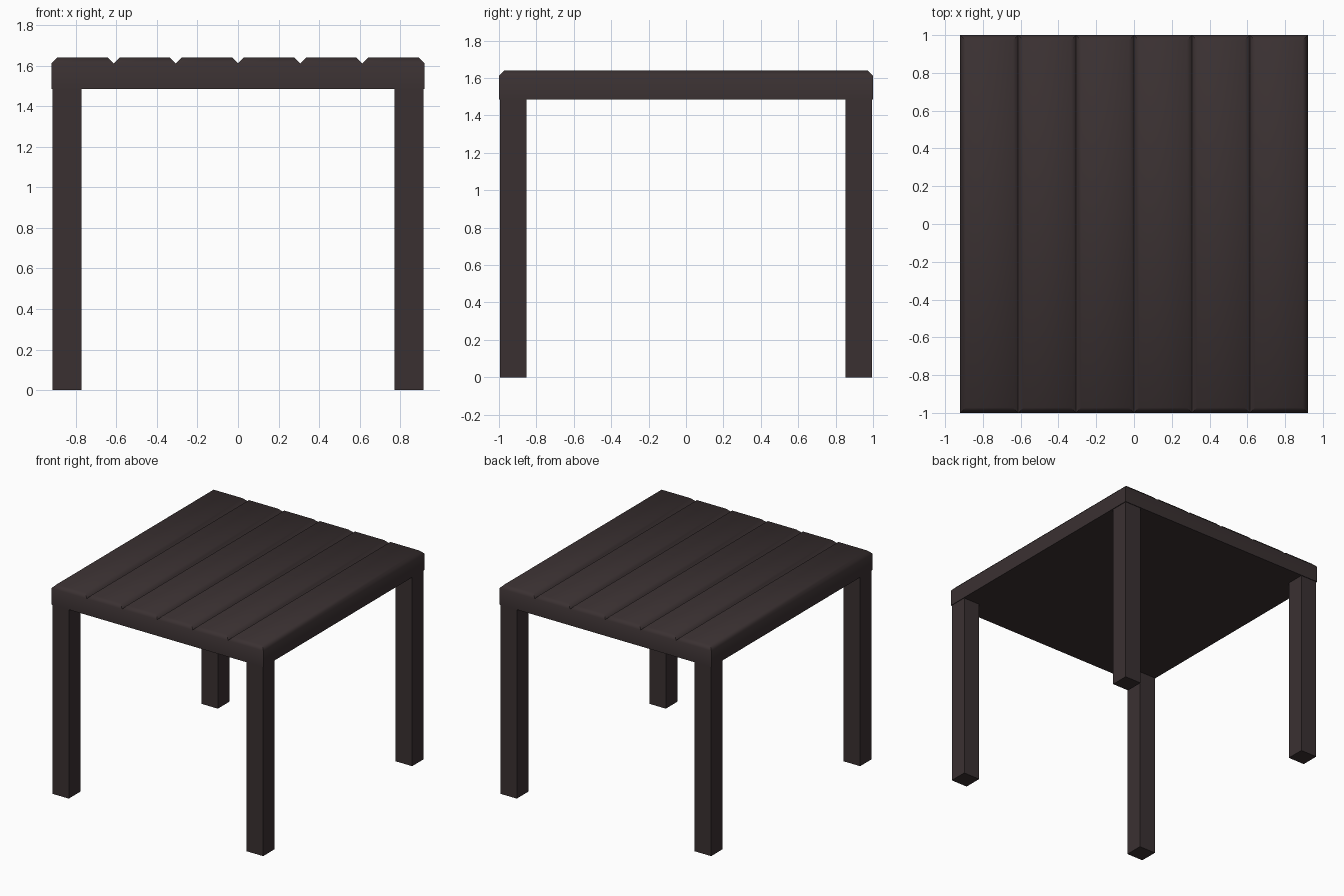
import bpy, bmesh, math

if "Cube" in bpy.data.objects:
    bpy.data.objects.remove(bpy.data.objects["Cube"])

wood = bpy.data.materials.new("dark brown wood")
wood.diffuse_color = (0.042, 0.030, 0.031, 1)
wood.use_nodes = True
wood.node_tree.nodes["Principled BSDF"].inputs["Base Color"].default_value = wood.diffuse_color

HX, HY = 0.92, 1.0            # half size of the top
Z0, Z1 = 1.485, 1.64          # underside and upper face of the top
CH = 0.028                    # chamfer on every plank's upper edges
PLANKS = 6
LEG = 0.143


def add_object(name, bm):
    bmesh.ops.recalc_face_normals(bm, faces=bm.faces)
    mesh = bpy.data.meshes.new(name)
    bm.to_mesh(mesh)
    bm.free()
    mesh.materials.append(wood)
    ob = bpy.data.objects.new(name, mesh)
    bpy.context.collection.objects.link(ob)
    return ob


def box(bm, x0, x1, y0, y1, z0, z1):
    verts = bmesh.ops.create_cube(bm, size=1)["verts"]
    for v in verts:
        v.co.x = x1 if v.co.x > 0 else x0
        v.co.y = y1 if v.co.y > 0 else y0
        v.co.z = z1 if v.co.z > 0 else z0
    return verts


# tabletop: six planks side by side, upper edges chamfered
bm = bmesh.new()
w = 2 * HX / PLANKS
for i in range(PLANKS):
    x = -HX + i * w
    box(bm, x, x + w, -HY, HY, Z0, Z1)
rim = [e for e in bm.edges if all(v.co.z > Z1 - 1e-4 for v in e.verts)]
bmesh.ops.bevel(bm, geom=rim, offset=CH, segments=1, affect='EDGES', clamp_overlap=True)
# join the planks and drop the hidden walls between them
inner = [f for f in bm.faces if abs(f.normal.x) > 0.99
         and abs(f.calc_center_median().x) < HX - 0.01]
bmesh.ops.delete(bm, geom=inner, context='FACES')
bmesh.ops.remove_doubles(bm, verts=bm.verts, dist=1e-4)
top = add_object("tabletop", bm)
bpy.context.view_layer.objects.active = top
top.select_set(True)
bpy.ops.object.shade_smooth_by_angle(angle=math.radians(50))
top.select_set(False)

# four square legs, set in a hair from the edges of the top
for sy, front in ((-1, "front"), (1, "back")):
    for sx, side in ((-1, "left"), (1, "right")):
        bm = bmesh.new()
        xs = sorted((sx * (HX - 0.005), sx * (HX - 0.005 - LEG)))
        ys = sorted((sy * (HY - 0.005), sy * (HY - 0.005 - LEG)))
        box(bm, *xs, *ys, 0, Z0)
        add_object(f"{front}_{side}_leg", bm)
